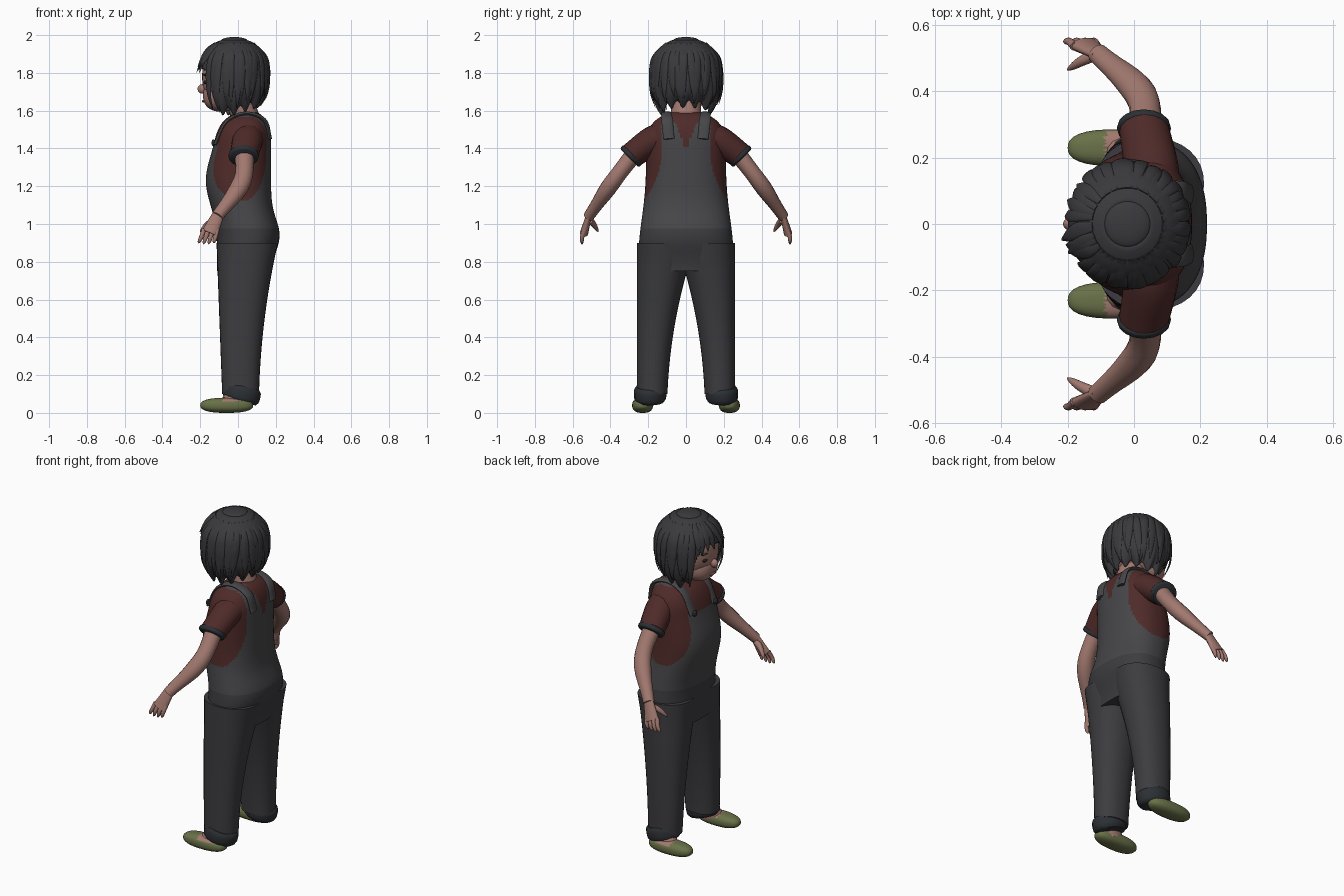
import bpy, bmesh, random
from math import sin, cos, pi, tau, exp, copysign, radians
from mathutils import Vector

random.seed(4)
if "Cube" in bpy.data.objects:
    bpy.data.objects.remove(bpy.data.objects["Cube"])


def material(name, red_part, green_part, blue_part):
    colour = (red_part, green_part, blue_part, 1)
    new = bpy.data.materials.new(name)
    new.use_nodes = True
    new.diffuse_color = colour
    new.node_tree.nodes["Principled BSDF"].inputs["Base Color"].default_value = colour
    return new


hair = material("charcoal hair", .042, .042, .047)
denim = material("grey denim", .062, .062, .067)
trouser = material("dark denim", .046, .046, .052)
trim = material("blue black trim", .025, .029, .034)
red = material("dark red cloth", .078, .024, .022)
skin = material("skin", .36, .19, .16)
green = material("olive green", .14, .165, .065)
dark = material("eye dark", .02, .013, .012)
lips = material("lips", .22, .085, .075)


def finish(name, bm, materials, rule=None, drop=None, mirrored=False):
    """Colour faces by rule, remove dropped ones, and make a smooth object."""
    bmesh.ops.recalc_face_normals(bm, faces=bm.faces)
    if rule:
        for face in bm.faces:
            face.material_index = rule(face.calc_center_median())
    if drop:
        unwanted = [face for face in bm.faces if drop(face.calc_center_median())]
        bmesh.ops.delete(bm, geom=unwanted, context="FACES")
    mesh = bpy.data.meshes.new(name)
    bm.to_mesh(mesh)
    bm.free()
    for entry in materials:
        mesh.materials.append(entry)
    part = bpy.data.objects.new(name, mesh)
    bpy.context.collection.objects.link(part)
    bpy.ops.object.select_all(action="DESELECT")
    bpy.context.view_layer.objects.active = part
    part.select_set(True)
    bpy.ops.object.shade_smooth_by_angle(angle=radians(50))
    if mirrored:
        mirror = part.modifiers.new("other side", "MIRROR")
        mirror.use_axis = (False, True, False)
    return part


def bridge(name, rings, materials, caps=True, **options):
    """Join rings of points into a skin."""
    bm = bmesh.new()
    loops = [[bm.verts.new(point) for point in ring] for ring in rings]
    for low, high in zip(loops, loops[1:]):
        for i in range(len(low)):
            bm.faces.new((low[i - 1], low[i], high[i], high[i - 1]))
    if caps:
        bm.faces.new(loops[0])
        bm.faces.new(loops[-1])
    return finish(name, bm, materials, **options)


def oval(z, back, front, outer, inner, angle, power=2):
    """Point on a level superellipse."""
    def rounded(value):
        return copysign(abs(value) ** (2 / power), value)
    return Vector(((back + front + (back - front) * rounded(cos(angle))) / 2,
                   (outer + inner + (outer - inner) * rounded(sin(angle))) / 2, z))


def loft(name, section, bottom, top, materials, rows, count, power, **options):
    """Stack level ovals whose limits come from a section rule."""
    heights = [bottom + (top - bottom) * i / rows for i in range(rows + 1)]
    rings = [[oval(z, *section(z), tau * i / count, power) for i in range(count)] for z in heights]
    return bridge(name, rings, materials, **options)


def limb(name, points, start, end, colour, flat=1, ref=(1, 0, 0), swell=None, **options):
    """Smooth tapering tube; start and end are the radii along ref."""
    path = [Vector(point) for point in points]
    path = [path[0] * 2 - path[1], *path, path[-1] * 2 - path[-2]]
    steps, centres, rings = 6, [], []
    for a, b, c, d in zip(path, path[1:], path[2:], path[3:]):
        for t in [i / steps for i in range(steps)]:
            centres.append(b + (c - a) * t / 2 + (a * 2 - b * 5 + c * 4 - d) * t * t / 2
                           + (b * 3 - a - c * 3 + d) * t ** 3 / 2)
    centres.append(path[-2])
    last = len(centres) - 1
    for i, centre in enumerate(centres):
        along = (centres[min(i + 1, last)] - centres[max(i - 1, 0)]).normalized()
        wide = Vector(ref)
        wide = (wide - along * wide.dot(along)).normalized()
        radius = start + (end - start) * i / last
        if swell:
            radius *= swell(i / last)
        deep = along.cross(wide) * flat
        rings.append([centre + (wide * cos(tau * k / 16) + deep * sin(tau * k / 16)) * radius
                      for k in range(16)])
    return bridge(name, rings, [colour], **options)


def puff(name, centre, half, materials, power=2, **options):
    """Rounded lump; a higher power makes it boxier."""
    bm = bmesh.new()
    bmesh.ops.create_uvsphere(bm, u_segments=32, v_segments=24, radius=1)
    for vert in bm.verts:
        size = sum(abs(value) ** power for value in vert.co) ** (1 / power)
        vert.co = Vector(centre) + vert.co / size * Vector(half)
    return finish(name, bm, materials, **options)


def bump(z, middle, spread):
    return exp(-((z - middle) / spread) ** 2)


# Body: overalls with bib and back panel over a shirt
def body_section(z):
    close = (1 - max(0, (z - 1.4) / .2) ** 3) ** .5
    front = .17 + .06 * bump(z, 1.23, .18)
    back = .115 + .045 * bump(z, .94, .12)
    side = (.21 + .04 * bump(z, .85, .25)) * close
    return .06 + back * close, .06 - front * close, side, -side


def outfit(c):
    across = abs(c.y)
    armhole = .13 + 1.4 * max(0, 1.38 - c.z) ** 2
    neckline = c.z > 1.43 if c.x < 0 else across < .4 * (c.z - 1.39)
    if c.z < .98:
        return 1
    return 2 if neckline or (c.z > 1.12 and across > armhole) else 0


loft("overalls_and_shirt", body_section, .75, 1.595, [denim, trouser, red],
     rows=90, count=112, power=2.3, rule=outfit)


# Trouser legs, rolled cuffs, ankles and slippers
def leg_section(z):
    rise = z / .8
    return .11 + .08 * rise ** 2, -.08 - .03 * rise, .26, max(-.02, .1 - .12 * rise ** 2)


loft("trouser_legs", leg_section, .1, .9, [trouser], rows=24, count=32, power=2.2, mirrored=True)
limb("leg_cuffs", [(.01, .19, .06), (.03, .19, .14)], .1, .1, trim, flat=.86,
     swell=lambda t: 1 - .15 * abs(2 * t - 1) ** 4, mirrored=True)
limb("ankles", [(.02, .2, .13), (-.02, .22, .05)], .06, .07, skin, flat=.7, mirrored=True)
puff("slippers", (-.06, .23, .04), (.14, .055, .04), [green, skin], power=2.5, mirrored=True,
     rule=lambda c: int(abs(c.x + .03) < .055 and c.z > .06))

# Sleeves with banded hems
limb("sleeves", [(.05, .1, 1.46), (.05, .18, 1.44), (.03, .29, 1.36)], .09, .075, red,
     flat=.92, mirrored=True)
limb("sleeve_hems", [(.03, .28, 1.37), (.03, .3, 1.35)], .082, .08, trim, flat=.88,
     swell=lambda t: 1 - .1 * abs(2 * t - 1) ** 4, mirrored=True)

# Arms, palms, fingers and thumbs
limb("arms", [(.035, .26, 1.39), (.02, .39, 1.22), (-.11, .515, 1.04)], .053, .032, skin,
     flat=.9, swell=lambda t: 1 + .2 * bump(t, .6, .2), mirrored=True)
limb("palms", [(-.1, .51, 1.06), (-.15, .54, .95)], .03, .044, skin, flat=.5, mirrored=True)


def fingertip(t):
    return 1 - .7 * t ** 8


for k in range(4):
    base, tip, low = -.18 + k * .023, -.21 + k * .027, .89 + .006 * abs(k - 1.5)
    limb(f"fingers_{k + 1}", [(base, .535, .97), ((base + tip) / 2, .55, .93), (tip, .55, low)],
         .013, .01, skin, swell=fingertip, mirrored=True)
limb("thumbs", [(-.12, .51, 1.02), (-.16, .49, 1), (-.2, .465, .96)], .02, .01, skin,
     swell=fingertip, mirrored=True)

# Shoulder straps with buttons
strap_path = [(-.12, .1, 1.42), (-.06, .1, 1.54), (.04, .1, 1.585), (.14, .1, 1.55), (.17, .09, 1.45)]
limb("straps", strap_path, .03, .03, denim, flat=.35, ref=(0, 1, 0), mirrored=True)
puff("strap_buttons", (-.13, .1, 1.43), (.01, .018, .018), [trim], mirrored=True)

# Neck, head and face
limb("neck", [(.045, 0, 1.54), (0, 0, 1.7)], .075, .07, skin, flat=1.1)
puff("head", (-.03, 0, 1.78), (.16, .14, .17), [skin], power=2.2)
puff("jaw", (-.09, 0, 1.68), (.095, .1, .085), [skin], power=2.3)
puff("nose", (-.19, 0, 1.715), (.024, .02, .025), [skin])
puff("mouth", (-.18, 0, 1.65), (.01, .03, .008), [lips])
puff("eyes", (-.17, .06, 1.75), (.012, .02, .01), [dark], mirrored=True)
puff("eyebrows", (-.17, .06, 1.79), (.014, .03, .006), [hair], mirrored=True)


# Bob of hair, open at the face; t runs from hem to crown
def on_hair(t, angle, out=0):
    s = 2 * t - 1
    close = (1 - abs(s if s > 0 else s / 1.3) ** 2.6) ** .5
    strands = (1 - t) * (.02 * sin(9 * angle + 2 * t) + .015 * sin(23 * angle))
    reach = close * (1 + strands + out)
    edge = (1 - t) ** 3
    z = 1.79 + .195 * s + edge * (.02 * sin(13 * angle) + .04 * max(0, cos(angle)))
    return oval(z, .183 * reach - .02, -.183 * reach - .02, .188 * reach, -.188 * reach, angle)


def face_gap(c):
    return c.z < 1.84 + c.y / 4 and c.x < .5 - .37 * c.z


rings = [[on_hair(i / 50, tau * k / 144) for k in range(144)] for i in range(50)]
bob = bridge("hair_bob", rings, [hair], drop=face_gap, caps=False)
bob.modifiers.new("thickness", "SOLIDIFY").thickness = .015
puff("hair_crown", (-.02, 0, 1.97), (.07, .07, .02), [hair])

# Loose locks that follow the bob and flick out at the tips
lock_count = 38
for k in range(lock_count):
    angle = tau * (k + random.uniform(-.3, .3)) / lock_count
    fringe = abs(angle - pi) < .75
    low = random.uniform(.5, .62) if fringe else random.uniform(0, .15)
    flick, drift = random.uniform(.02, .1), random.uniform(-.2, .2)
    path = [on_hair(.93 + (low - .93) * f, angle + drift * f, .01 + flick * f ** 4)
            for f in [i / 5 for i in range(6)]]
    limb(f"hair_lock_{k + 1}", path, .022, .02, hair, flat=.3, ref=(-sin(angle), cos(angle), 0),
         swell=lambda t: .15 + .85 * sin(pi * min(1, .1 + .9 * t)))
